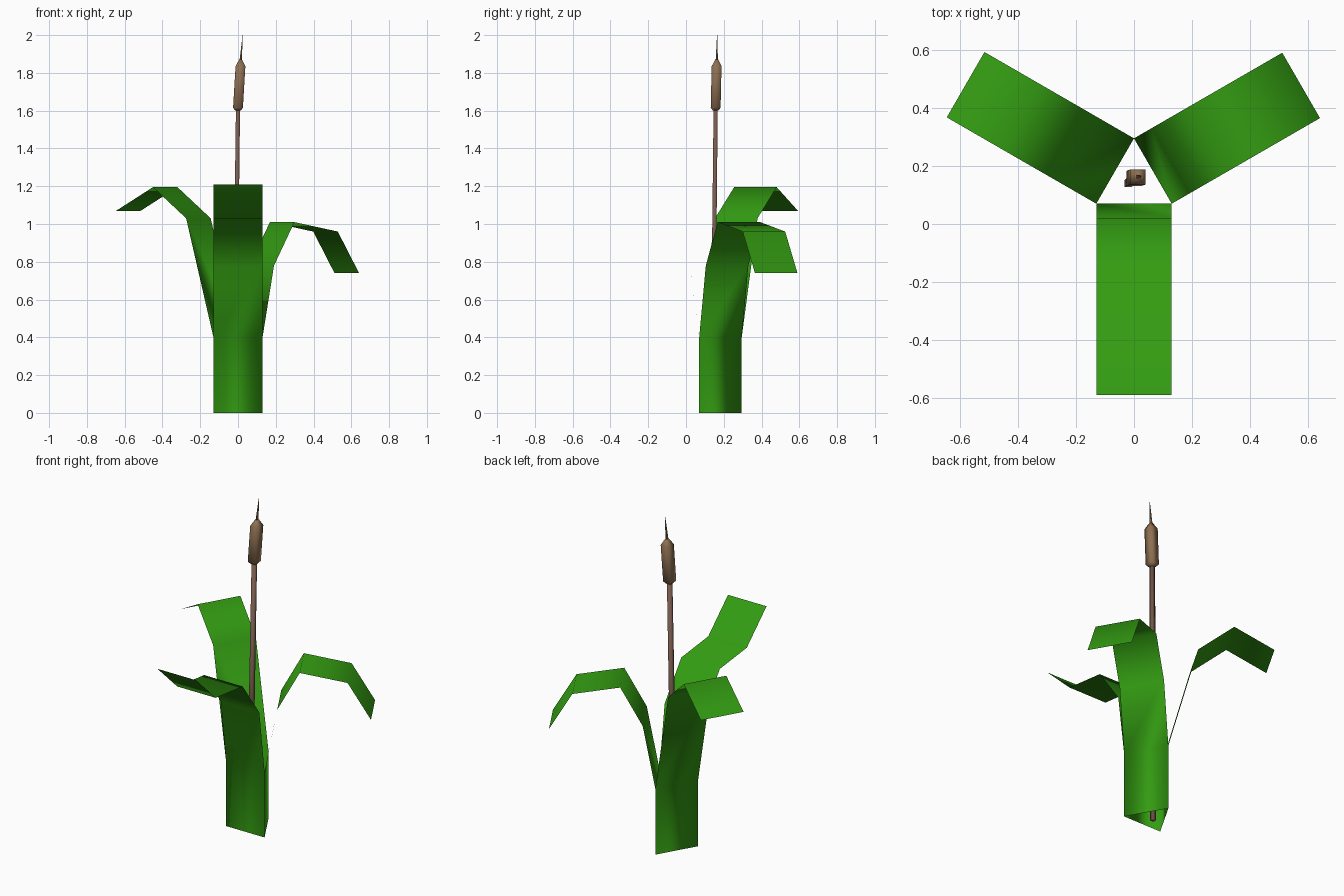
import bpy, bmesh, math
from mathutils import Vector

cube = bpy.data.objects.get("Cube")
if cube:
    bpy.data.objects.remove(cube, do_unlink=True)

CENTRE = Vector((0, 0.145, 0))   # axis of the three-sided leaf sheath
HALF_WIDTH = 0.13
INNER = 0.075                    # distance from axis to each leaf plane


def material(name, rgb):
    m = bpy.data.materials.new(name)
    m.use_nodes = True
    m.diffuse_color = (*rgb, 1)
    bsdf = next(n for n in m.node_tree.nodes if n.type == 'BSDF_PRINCIPLED')
    bsdf.inputs["Base Color"].default_value = (*rgb, 1)
    bsdf.inputs["Roughness"].default_value = 0.8
    return m


def finish(bm, name, mat):
    for f in bm.faces:
        f.smooth = True
    mesh = bpy.data.meshes.new(name)
    bm.to_mesh(mesh)
    bm.free()
    mesh.materials.append(mat)
    obj = bpy.data.objects.new(name, mesh)
    bpy.context.collection.objects.link(obj)
    return obj


def add_leaf(bm, degrees, profile):
    """Flat ribbon following (outward reach, height) points."""
    a = math.radians(degrees)
    out = Vector((math.cos(a), math.sin(a), 0))
    side = Vector((-out.y, out.x, 0)) * HALF_WIDTH
    previous = None
    for reach, z in profile:
        mid = CENTRE + out * (INNER + reach) + Vector((0, 0, z))
        pair = [bm.verts.new(mid - side), bm.verts.new(mid + side)]
        if previous:
            bm.faces.new((previous[0], previous[1], pair[1], pair[0]))
        previous = pair


def square_loft(name, rings, mat):
    """Four-sided shaft through (x, y, z, half width) rings."""
    bm = bmesh.new()
    previous = None
    for x, y, z, h in rings:
        ring = [bm.verts.new((x + i * h, y + j * h, z))
                for i, j in ((-1, -1), (1, -1), (1, 1), (-1, 1))]
        if previous:
            for k in range(4):
                n = (k + 1) % 4
                bm.faces.new((previous[k], previous[n], ring[n], ring[k]))
        else:
            bm.faces.new(ring[::-1])
        previous = ring
    bm.faces.new(previous)
    return finish(bm, name, mat)


green = material("leaf_green", (0.033, 0.33, 0.006))
stem_brown = material("stem_brown", (0.19, 0.105, 0.075))
head_brown = material("seed_head_brown", (0.27, 0.16, 0.085))

# Three leaves sharing a triangular sheath at the base
bm = bmesh.new()
sheath = [(0, 0), (0, 0.4)]
add_leaf(bm, -90, sheath + [(0.05, 0.78), (0.21, 1.0), (0.47, 1.03), (0.66, 1.21)])
add_leaf(bm, 30, sheath + [(0.07, 0.78), (0.195, 1.01), (0.46, 0.96), (0.59, 0.74)])
add_leaf(bm, 150, sheath + [(0.167, 1.03), (0.37, 1.195), (0.595, 1.07)])
bmesh.ops.remove_doubles(bm, verts=bm.verts[:], dist=0.003)
finish(bm, "leaves", green)

# Leaning stem
square_loft("stem", [(-0.02, 0.14, 0, 0.012), (0, 0.157, 1.61, 0.011)], stem_brown)

# Seed head with chamfered ends
head = square_loft("seed_head", [
    (0, 0.157, 1.6, 0.014), (0, 0.157, 1.615, 0.026),
    (0.013, 0.162, 1.835, 0.026), (0.014, 0.163, 1.87, 0.008)], head_brown)

# Thin spike on top
square_loft("spike", [(0.014, 0.163, 1.865, 0.006), (0.025, 0.165, 2.0, 0.0008)], head_brown)

# Keep the chamfers of the seed head crisp
bpy.ops.object.select_all(action='DESELECT')
head.select_set(True)
bpy.context.view_layer.objects.active = head
bpy.ops.object.shade_smooth_by_angle(angle=math.radians(100))
